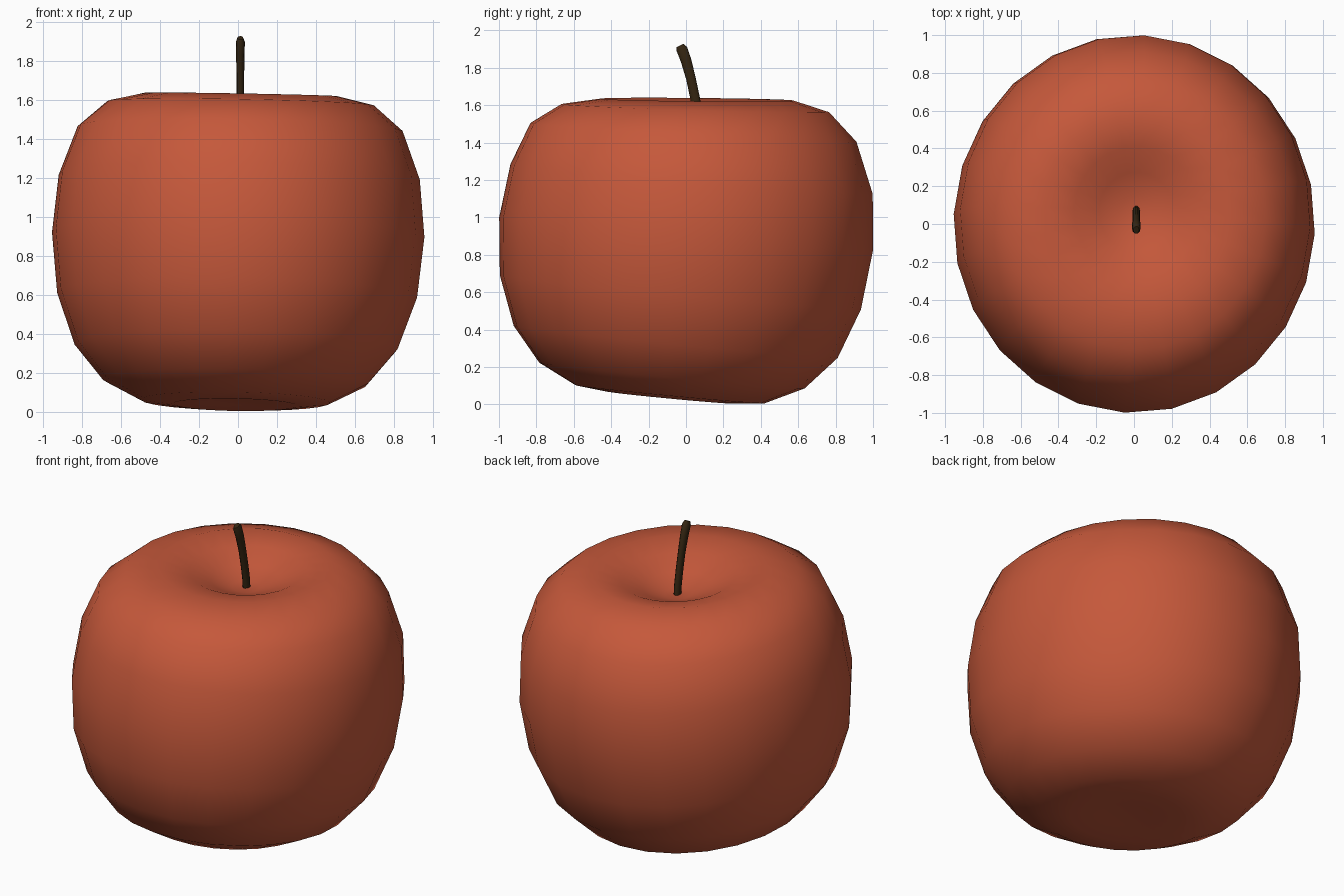
import bpy, bmesh, math
from mathutils import Vector

if "Cube" in bpy.data.objects:
    bpy.data.objects.remove(bpy.data.objects["Cube"])


def material(name, rgb):
    m = bpy.data.materials.new(name)
    m.diffuse_color = (*rgb, 1)
    m.use_nodes = True
    m.node_tree.nodes["Principled BSDF"].inputs["Base Color"].default_value = m.diffuse_color
    return m


def skin_rings(name, rings, mat):
    """Bridge rings of points into a closed skin; the end rings are fanned to their middle."""
    bm = bmesh.new()
    loops = [[bm.verts.new(p) for p in ring] for ring in rings]
    n = len(loops[0])
    for a, b in zip(loops, loops[1:]):
        for i in range(n):
            j = (i + 1) % n
            bm.faces.new((a[i], a[j], b[j], b[i]))
    for loop in (loops[0], loops[-1]):
        mid = bm.verts.new(sum((v.co for v in loop), Vector()) / n)
        for i in range(n):
            bm.faces.new((loop[i], loop[(i + 1) % n], mid))
    bmesh.ops.recalc_face_normals(bm, faces=bm.faces)
    me = bpy.data.meshes.new(name)
    bm.to_mesh(me)
    bm.free()
    me.materials.append(mat)
    ob = bpy.data.objects.new(name, me)
    bpy.context.collection.objects.link(ob)
    return ob


def smooth(ob, angle):
    bpy.ops.object.select_all(action='DESELECT')
    ob.select_set(True)
    bpy.context.view_layer.objects.active = ob
    bpy.ops.object.shade_smooth_by_angle(angle=math.radians(angle))


red = material("apple_red", (0.56, 0.098, 0.043))
brown = material("stem_brown", (0.035, 0.019, 0.006))

# Fruit: leaning lathe profile (radius, height, y shift, y slope), bottom to top dimple
profile = [
    (0.14, 0.050, -0.085, -0.095), (0.32, 0.037, -0.085, -0.095),
    (0.485, 0.055, -0.085, -0.095), (0.68, 0.155, -0.075, -0.096),
    (0.83, 0.335, -0.055, -0.098), (0.925, 0.60, -0.03, -0.094),
    (0.957, 0.91, 0.0, -0.090), (0.928, 1.205, 0.03, -0.082),
    (0.835, 1.455, 0.04, -0.057), (0.685, 1.585, 0.05, -0.030),
    (0.495, 1.63, 0.06, -0.01), (0.33, 1.595, 0.065, -0.01),
    (0.20, 1.535, 0.065, -0.01), (0.08, 1.49, 0.065, -0.01),
]
SIDES = 24
rings = []
for r, z, cy, slope in profile:
    ring = []
    for i in range(SIDES):
        a = math.radians(i * 360 / SIDES - 3)
        x, y = r * math.cos(a), r * 1.045 * math.sin(a)
        ring.append((x + 0.018 * (z - 0.85), y + cy, z - 0.018 * x + slope * y))
    rings.append(ring)
smooth(skin_rings("fruit", rings, red), 60)

# Stem: bent oval rod leaning to the front
path = [(0.07, 1.475), (0.064, 1.55), (0.048, 1.64), (0.027, 1.74),
        (0.0, 1.84), (-0.022, 1.90), (-0.032, 1.92)]
widths = [0.9, 0.9, 0.9, 0.9, 1.0, 1.05, 0.7]
rings = []
for k, (y, z) in enumerate(path):
    y0, z0 = path[max(k - 1, 0)]
    y1, z1 = path[min(k + 1, len(path) - 1)]
    t = Vector((y1 - y0, z1 - z0)).normalized()
    ring = []
    for i in range(10):
        a = math.tau * i / 10
        u, v = 0.022 * widths[k] * math.cos(a), 0.03 * widths[k] * math.sin(a)
        ring.append((0.012 + u, y + v * t.y, z - v * t.x))
    rings.append(ring)
smooth(skin_rings("stem", rings, brown), 50)
